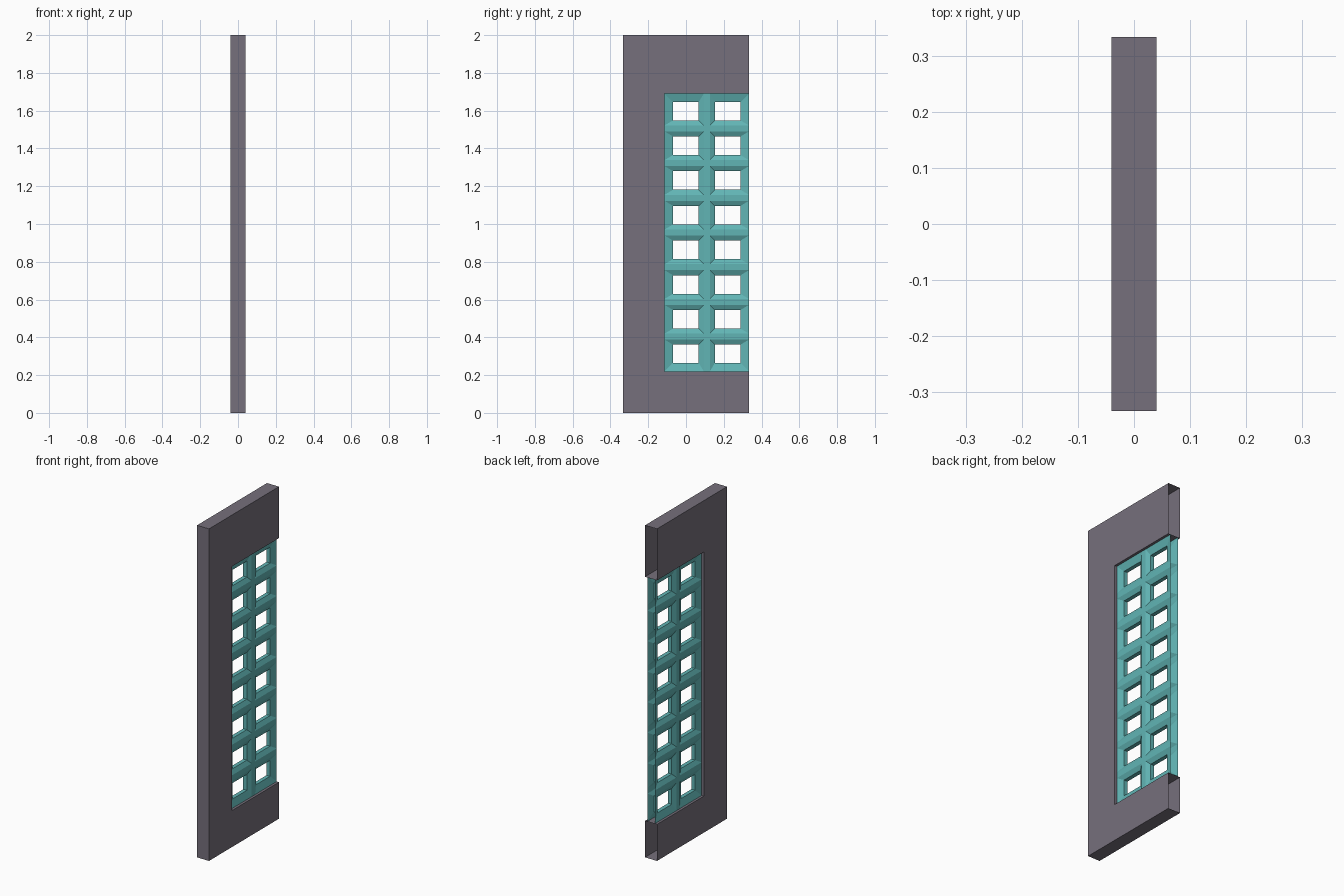
import bpy, bmesh

if "Cube" in bpy.data.objects:
    bpy.data.objects.remove(bpy.data.objects["Cube"])

W, H, T = 0.333, 2.0, 0.04            # half width, height, half thickness of wall
Y0, Z0, Z1 = -0.113, 0.22, 1.69       # notch holding the lattice
COLS, ROWS = 2, 8
RIDGE, LIP = 0.025, 0.012             # lattice half depth at ridge and at opening


def finish(bm, name, color):
    me = bpy.data.meshes.new(name)
    bm.to_mesh(me)
    bm.free()
    ob = bpy.data.objects.new(name, me)
    bpy.context.collection.objects.link(ob)
    mat = bpy.data.materials.new(name + "_color")
    mat.diffuse_color = color
    mat.use_nodes = True
    mat.node_tree.nodes["Principled BSDF"].inputs["Base Color"].default_value = mat.diffuse_color
    me.materials.append(mat)
    return ob


# Wall: C-shaped profile extruded through x, with open joining ends at +y
bm = bmesh.new()
profile = [(-W, 0), (W, 0), (W, Z0), (Y0, Z0), (Y0, Z1), (W, Z1), (W, H), (-W, H)]
face = bm.faces.new([bm.verts.new((-T, y, z)) for y, z in profile])
ext = bmesh.ops.extrude_face_region(bm, geom=[face], use_keep_orig=True)
bmesh.ops.translate(bm, vec=(2 * T, 0, 0),
                    verts=[v for v in ext["geom"] if isinstance(v, bmesh.types.BMVert)])
bmesh.ops.recalc_face_normals(bm, faces=bm.faces)
ends = [f for f in bm.faces if all(abs(v.co.y - W) < 1e-5 for v in f.verts)]
bmesh.ops.delete(bm, geom=ends, context='FACES')
finish(bm, "wall_panel", (0.18, 0.16, 0.20, 1))

# Lattice: each cell is a flat ridge, a sloped funnel and an opening wall
bm = bmesh.new()
dy, dz = (W - Y0) / COLS, (Z1 - Z0) / ROWS


def ring(bounds, inset, x):
    ya, yb, za, zb = bounds
    l, r, b, t = inset
    ya, yb, za, zb = ya + l, yb - r, za + b, zb - t
    return [bm.verts.new((x, y, z)) for y, z in ((ya, za), (yb, za), (yb, zb), (ya, zb))]


for c in range(COLS):
    for r in range(ROWS):
        bounds = (Y0 + c * dy, Y0 + (c + 1) * dy, Z0 + r * dz, Z0 + (r + 1) * dz)
        border = (c == 0, c == COLS - 1, r == 0, r == ROWS - 1)
        flat = [0 if e else 0.016 for e in border]
        hole = [0.045 if e else 0.043 for e in border]
        rings = [ring(bounds, (0, 0, 0, 0), RIDGE), ring(bounds, flat, RIDGE),
                 ring(bounds, hole, LIP), ring(bounds, hole, 0)]
        for a, b in zip(rings, rings[1:]):
            for i in range(4):
                j = (i + 1) % 4
                bm.faces.new((a[i], a[j], b[j], b[i]))
bmesh.ops.remove_doubles(bm, verts=bm.verts, dist=1e-5)
bmesh.ops.dissolve_degenerate(bm, edges=bm.edges, dist=1e-5)
lattice = finish(bm, "window_lattice", (0.12, 0.46, 0.46, 1))

# Back half of the lattice
lattice.modifiers.new("Mirror", 'MIRROR').use_axis = (True, False, False)
